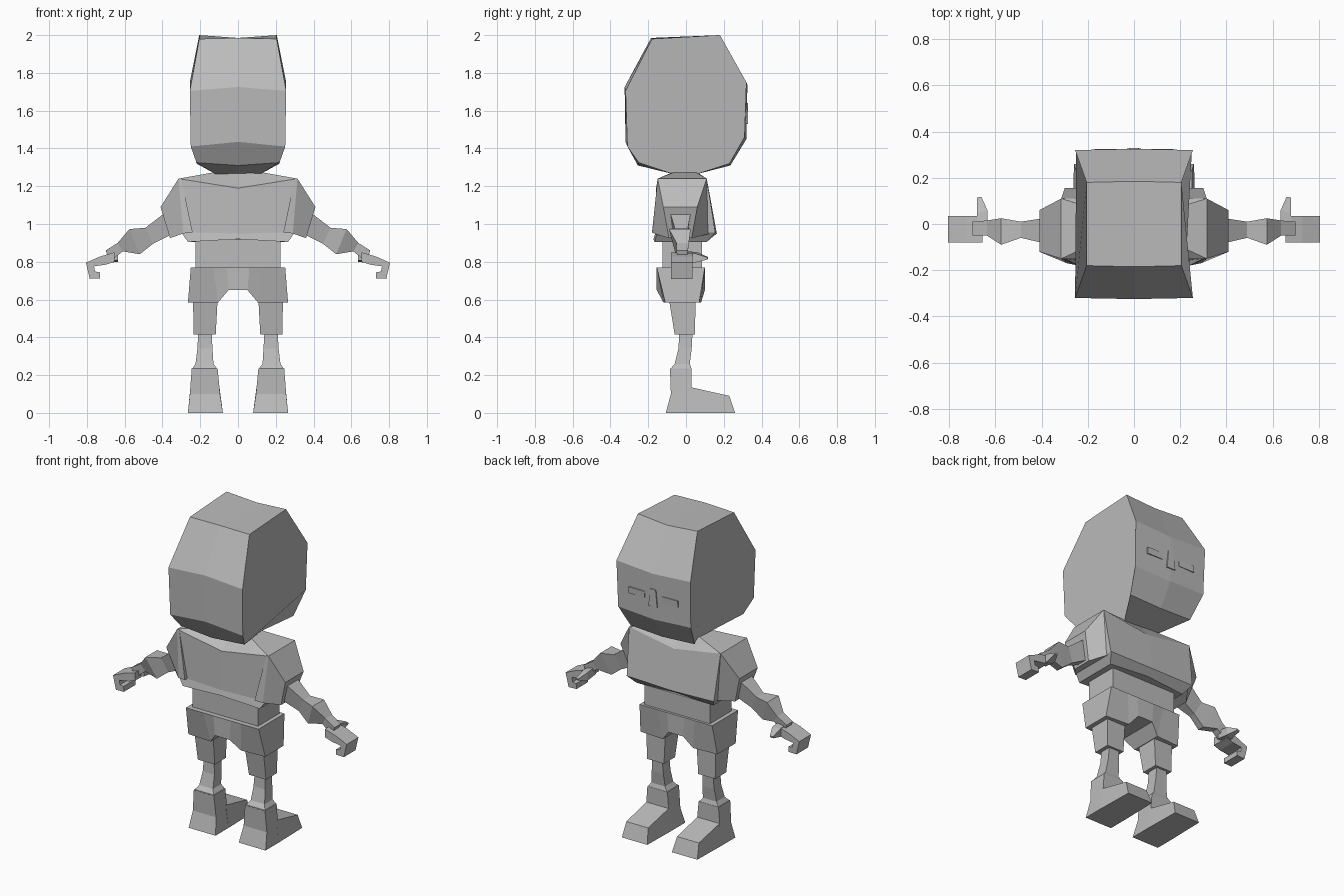
import bpy, bmesh
from mathutils import Vector

grey = bpy.data.materials.new("plain grey")
grey.diffuse_color = (0.5, 0.5, 0.5, 1)


def loft(name, rings, mirror=False):
    """Bridge equal-length rings of points, cap both ends, optionally mirror across x."""
    bm = bmesh.new()
    vs = [[bm.verts.new(p) for p in ring] for ring in rings]
    n = len(vs[0])
    for a, b in zip(vs, vs[1:]):
        for i in range(n):
            j = (i + 1) % n
            bm.faces.new((a[i], a[j], b[j], b[i]))
    bm.faces.new(vs[0])
    bm.faces.new(vs[-1])
    bmesh.ops.recalc_face_normals(bm, faces=bm.faces)
    me = bpy.data.meshes.new(name)
    bm.to_mesh(me)
    bm.free()
    me.materials.append(grey)
    ob = bpy.data.objects.new(name, me)
    bpy.context.collection.objects.link(ob)
    if mirror:
        ob.modifiers.new("mirror", 'MIRROR').use_mirror_merge = False
    return ob


def box_ring(x0, x1, y0, y1, z):
    return [(x0, y0, z), (x1, y0, z), (x1, y1, z), (x0, y1, z)]


def stack(name, rows, mirror=False):
    return loft(name, [box_ring(*r) for r in rows], mirror)


# Head: side outline (half width, y, z) with a slightly bulged centre line (y, z)
side = [(.205, -.18, 1.98), (.205, .18, 2.0), (.255, .32, 1.75), (.25, .31, 1.46),
        (.22, .23, 1.32), (.12, .06, 1.265), (.12, -.07, 1.265), (.22, -.25, 1.325),
        (.25, -.31, 1.41), (.255, -.32, 1.705)]
mid = [(-.185, 1.985), (.185, 1.985), (.325, 1.735), (.32, 1.45), (.235, 1.31),
       (.06, 1.265), (-.07, 1.265), (-.255, 1.31), (-.32, 1.435), (-.325, 1.725)]
loft("head", [[(-w, y, z) for w, y, z in side],
              [(0, y, z) for y, z in mid],
              [(w, y, z) for w, y, z in side]])

# Face: thin eye plates and a low nose
stack("eye", [(.06, .17, .31, .323, 1.57), (.06, .17, .31, .325, 1.61)], True)
stack("nose", [(-.03, .03, .31, .327, 1.53), (-.02, .02, .31, .328, 1.64)])

# Shirt: eight-point rings with dipped centre seams
def shirt_ring(w, y0, y1, z, zc):
    return [(-w, y0, z), (0, y0 - .008, zc), (w, y0, z), (w, y1, z),
            (0, y1 + .008, zc), (-w, y1, z)]

loft("shirt", [shirt_ring(.12, -.06, .05, 1.275, 1.275),
               shirt_ring(.315, -.15, .11, 1.24, 1.19),
               shirt_ring(.30, -.155, .155, .955, .95),
               shirt_ring(.265, -.165, .11, .905, .92)])

# Sleeve
def yz_ring(x_top, x_bot, z1, z0, y0, y1, inset=0.0):
    return [(x_top, y0, z1), (x_top, y1, z1),
            (x_bot, y1 - inset, z0), (x_bot, y0 + inset, z0)]

loft("sleeve", [yz_ring(.30, .24, 1.24, .955, -.15, .11, -.03),
                yz_ring(.315, .29, 1.24, .95, -.15, .11, -.02),
                yz_ring(.41, .36, 1.09, .925, -.12, .06, .03)], True)

# Arm: upper arm, elbow, forearm and wrist
loft("arm", [yz_ring(.36, .34, 1.08, .95, -.09, .03, .02),
             yz_ring(.49, .45, .98, .895, -.06, .01, .015),
             yz_ring(.575, .52, .973, .84, -.09, .025, .035),
             yz_ring(.637, .61, .90, .855, -.05, .015, .01),
             yz_ring(.70, .68, .86, .80, -.05, .01, .005)], True)

# Hand: curled side outline drawn across y
hand = [(.655, .85), (.73, .828), (.805, .795), (.785, .71), (.73, .712), (.732, .745),
        (.757, .748), (.762, .776), (.70, .785), (.655, .80)]
loft("hand", [[(x, y, z) for x, z in hand] for y in (-.08, .035)], True)

# Thumb
loft("thumb", [[(.635, -.02, .86), (.68, -.02, .85), (.68, -.02, .80), (.635, -.02, .81)],
               [(.635, .06, .85), (.68, .045, .845), (.68, .045, .795), (.635, .06, .80)],
               [(.66, .117, .825), (.68, .115, .822), (.68, .113, .812), (.66, .115, .815)]], True)

# Waist
stack("waist", [(-.225, .225, -.125, .085, .76), (-.225, .225, -.125, .085, .93)])

# Shorts: cross-sections from one hip to the other
half = [(.25, .265, .585, -.11, .07), (.13, .105, .585, -.12, .08),
        (.06, .05, .65, -.155, .10)]
def short_ring(xt, xb, z, y0, y1, s):
    return [(s * xt, -.155, .77), (s * xt, .10, .77), (s * xb, y1, z), (s * xb, y0, z)]
loft("shorts", [short_ring(*h, -1) for h in half] + [short_ring(*h, 1) for h in half[::-1]])

# Legs
stack("thigh", [(.108, .238, -.09, .05, .60), (.118, .235, -.06, .048, .415)], True)
stack("shin", [(.14, .21, -.035, .035, .43), (.135, .215, -.04, .03, .34),
               (.13, .225, -.06, .02, .26), (.108, .245, -.085, .03, .23)], True)

# Boot: ankle block and a forward toe
stack("boot", [(.108, .245, -.085, .03, .235), (.095, .255, -.08, .03, .10),
               (.08, .265, -.107, .03, 0)], True)
loft("toe", [[(.098, .02, .137), (.252, .02, .137), (.265, .02, 0), (.08, .02, 0)],
             [(.10, .23, .09), (.25, .23, .09), (.26, .26, 0), (.085, .26, 0)]], True)
